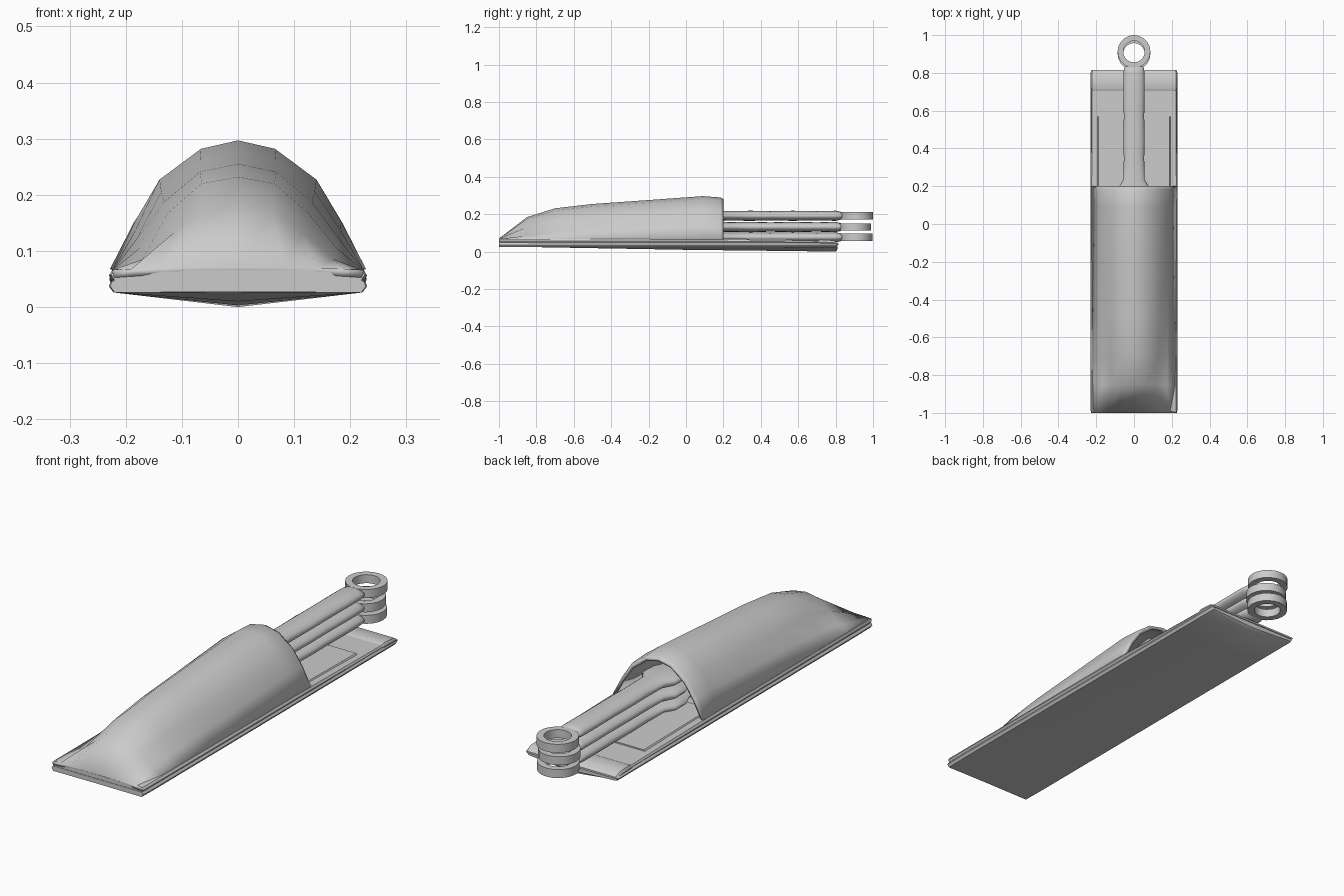
import bpy, bmesh, math

if "Cube" in bpy.data.objects:
    bpy.data.objects.remove(bpy.data.objects["Cube"])


def finish(name, bm, angle=40):
    bmesh.ops.remove_doubles(bm, verts=bm.verts, dist=1e-5)
    bmesh.ops.recalc_face_normals(bm, faces=bm.faces)
    me = bpy.data.meshes.new(name)
    bm.to_mesh(me)
    bm.free()
    ob = bpy.data.objects.new(name, me)
    bpy.context.collection.objects.link(ob)
    bpy.ops.object.select_all(action='DESELECT')
    bpy.context.view_layer.objects.active = ob
    ob.select_set(True)
    bpy.ops.object.shade_smooth_by_angle(angle=math.radians(angle))
    return ob


def loft(name, sections, closed=True, angle=40):
    """Skin a list of (y, [(x, z), ...]) sections."""
    bm = bmesh.new()
    rings = [[bm.verts.new((x, y, z)) for x, z in pts] for y, pts in sections]
    n = len(rings[0])
    for a, b in zip(rings, rings[1:]):
        for i in range(n if closed else n - 1):
            j = (i + 1) % n
            bm.faces.new((a[i], a[j], b[j], b[i]))
    if closed:
        bm.faces.new(rings[0])
        bm.faces.new(rings[-1])
    return finish(name, bm, angle)


def mirrored(half):
    """Mirror a half profile that starts on x = 0."""
    return [(-x, z) for x, z in reversed(half[1:])] + half


# Backing plate with a shallow keel underneath
def plate(y, keel, top, w=0.23):
    return y, mirrored([(0, keel), (w - 0.008, 0.026), (w, 0.037),
                        (w - 0.003, top - 0.003), (w - 0.008, top), ])


loft("backing_plate", [plate(-1, 0.027, 0.048, 0.228), plate(-0.9, 0.026, 0.048),
                       plate(0.0, 0.010, 0.048), plate(0.6, 0.003, 0.048),
                       plate(0.8, 0.0, 0.046), plate(0.81, 0.014, 0.04, 0.226)])


# Upper layer, raised inner panel and folded end strip
def layer(w, lo, hi):
    m = (lo + hi) / 2
    return [(-w + .006, lo), (w - .006, lo), (w, m), (w - .006, hi), (-w + .006, hi), (-w, m)]


loft("upper_layer", [(-0.998, layer(.226, .048, .066)), (-0.99, layer(.229, .048, .068)),
                     (0.2, layer(.23, .046, .066)), (0.71, layer(.227, .045, .058))])
loft("inner_panel", [(0.1, layer(.195, .055, .072)), (0.57, layer(.195, .052, .066))])
loft("end_strip", [(0.705, layer(.226, .04, .058)), (0.72, layer(.229, .04, .064)),
                   (0.79, layer(.229, .038, .06)), (0.815, layer(.226, .036, .044))])

# Domed cover, open at the back
cover_rows = [
    (-1.0, [(0, .070), (.08, .070), (.14, .069), (.19, .068), (.224, .066)]),
    (-0.85, [(0, .185), (.06, .175), (.115, .132), (.17, .085), (.223, .066)]),
    (-0.70, [(0, .232), (.065, .220), (.125, .168), (.176, .105), (.223, .066)]),
    (-0.50, [(0, .255), (.068, .241), (.132, .187), (.18, .122), (.223, .066)]),
    (-0.20, [(0, .276), (.068, .261), (.137, .206), (.183, .137), (.224, .066)]),
    (0.09, [(0, .297), (.066, .282), (.14, .227), (.184, .152), (.225, .068)]),
    (0.185, [(0, .290), (.066, .276), (.14, .221), (.186, .150), (.228, .068)]),
    (0.20, [(0, .282), (.064, .268), (.134, .214), (.182, .147), (.225, .066)]),
]
cover = loft("cover", [(y, mirrored(h)) for y, h in cover_rows], closed=False, angle=60)
up = sum(p.normal.z for p in cover.data.polygons) > 0
sol = cover.modifiers.new("thickness", 'SOLIDIFY')
sol.thickness = 0.014
sol.offset = -1 if up else 1


# Three stacked knives: blade, flared collar, grip and ring
def oval(y, w, h, z, n=16):
    return y, [(w * math.cos(2 * math.pi * i / n), z + h * math.sin(2 * math.pi * i / n))
               for i in range(n)]


def ring(name, y, z, r_out, r_in, h, n=20):
    bm = bmesh.new()
    prof = [(r_in, -h), (r_out, -h), (r_out, h), (r_in, h)]
    rows = []
    for i in range(n):
        a = 2 * math.pi * i / n
        rows.append([bm.verts.new((r * math.cos(a), y + r * math.sin(a), z + dz))
                     for r, dz in prof])
    for i in range(n):
        a, b = rows[i], rows[(i + 1) % n]
        for k in range(4):
            bm.faces.new((a[k], a[(k + 1) % 4], b[(k + 1) % 4], b[k]))
    return finish(name, bm)


grip = [(-0.75, .004, .002), (-0.1, .10, .012), (0.06, .06, .018), (0.12, .085, .024),
        (0.19, .085, .027), (0.235, .056, .026), (0.35, .054, .027), (0.45, .056, .025),
        (0.57, .054, .027), (0.7, .056, .025), (0.80, .055, .027), (0.825, .053, .022),
        (0.835, .045, .014)]
for label, z, ring_y in (("lower", .077, .909), ("middle", .132, .901), ("top", .192, .913)):
    loft(label + "_knife", [oval(y, w, h, z) for y, w, h in grip], angle=50)
    ring(label + "_ring", ring_y, z, 0.087, 0.057, 0.019)
